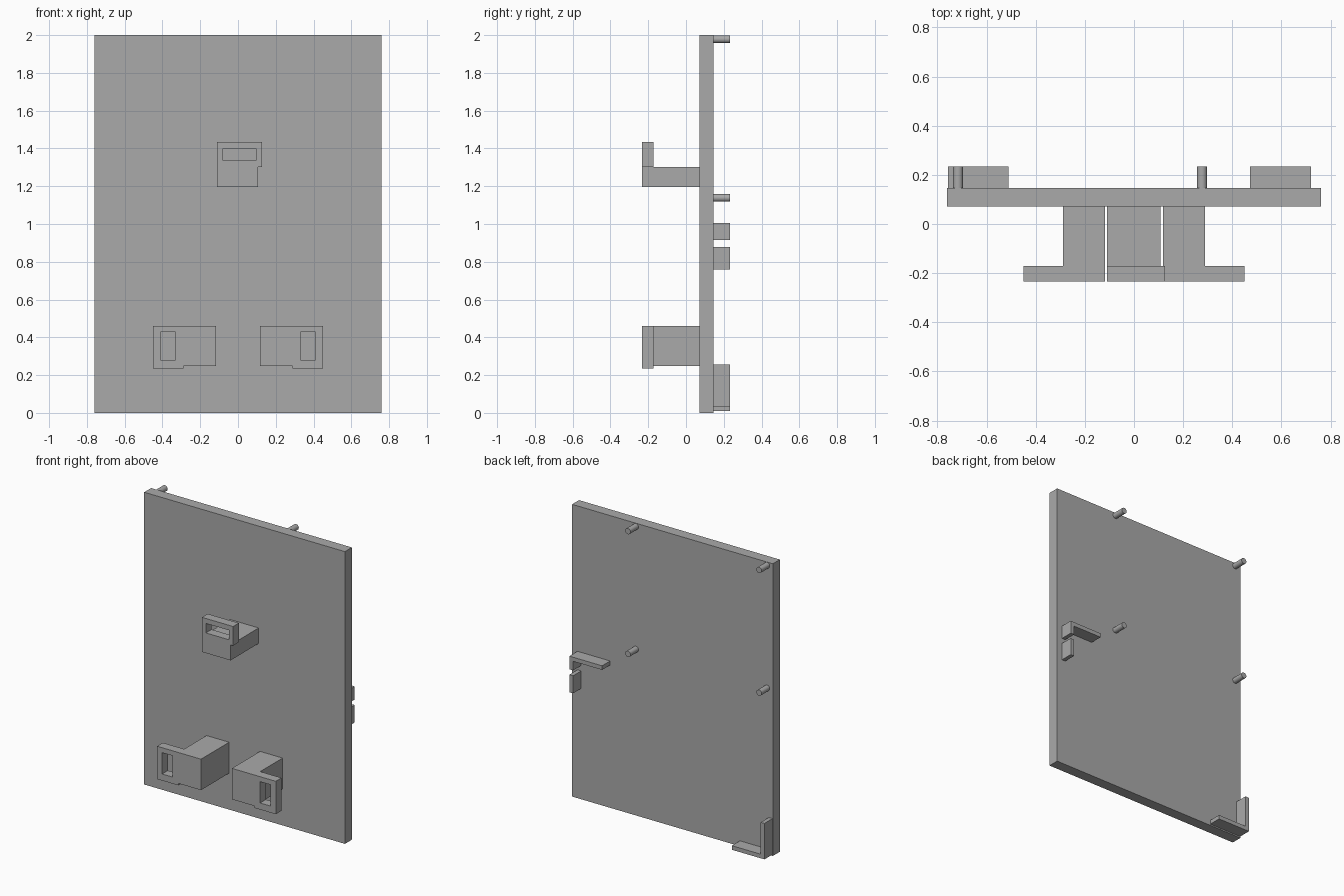
import bpy

cube = bpy.data.objects.get("Cube")
if cube:
    bpy.data.objects.remove(cube, do_unlink=True)

grey = bpy.data.materials.new("plain grey")
grey.use_nodes = True
COLOUR = (0.4, 0.4, 0.4, 1)
grey.diffuse_color = COLOUR
grey.node_tree.nodes["Principled BSDF"].inputs["Base Color"].default_value = COLOUR

FRONT, LIP_BACK, PANEL_FRONT, PANEL_BACK, BACK = -0.233, -0.171, 0.071, 0.146, 0.233


def box(name, x, y, z):
    """Box from (low, high) pairs along each axis."""
    spans = (x, y, z)
    bpy.ops.mesh.primitive_cube_add(size=1, location=[(a + b) / 2 for a, b in spans])
    ob = bpy.context.object
    ob.name = name
    ob.scale = [b - a for a, b in spans]
    bpy.ops.object.transform_apply(location=False, rotation=False, scale=True)
    ob.data.materials.append(grey)
    return ob


def combine(target, tool, operation):
    """Apply a boolean and discard the tool."""
    tool.hide_render = True
    bpy.context.view_layer.objects.active = target
    mod = target.modifiers.new(operation.lower(), 'BOOLEAN')
    mod.operation, mod.solver, mod.object = operation, 'EXACT', tool
    bpy.ops.object.modifier_apply(modifier=mod.name)
    bpy.data.objects.remove(tool, do_unlink=True)


def slotted_bracket(name, arm_x, arm_z, lip_x, lip_z, slot_x, slot_z):
    """Arm standing off the panel, with a slotted lip flush with its front."""
    bracket = box(name, arm_x, (FRONT, PANEL_FRONT), arm_z)
    combine(bracket, box("lip", lip_x, (FRONT, LIP_BACK), lip_z), 'UNION')
    combine(bracket, box("slot", slot_x, (FRONT - 0.1, LIP_BACK + 0.02), slot_z), 'DIFFERENCE')


# Main panel
box("panel", (-0.76, 0.76), (PANEL_FRONT, PANEL_BACK), (0, 2))

# Front brackets: one upright, two facing outwards
slotted_bracket("upper_bracket", (-0.11, 0.107), (1.197, 1.303),
                (-0.11, 0.126), (1.303, 1.434), (-0.08, 0.095), (1.335, 1.4))


def mirrored(side, low, high):
    return tuple(sorted((side * low, side * high)))


for side, label in ((-1, "right"), (1, "left")):
    slotted_bracket(label + "_lower_bracket",
                    mirrored(side, 0.117, 0.288), (0.249, 0.461),
                    mirrored(side, 0.288, 0.449), (0.236, 0.461),
                    mirrored(side, 0.331, 0.411), (0.281, 0.427))

# Locating pins on the back
for x, column in ((-0.716, "right"), (0.277, "left")):
    for z, row in ((1.978, "top"), (1.138, "middle")):
        bpy.ops.mesh.primitive_cylinder_add(
            vertices=32, radius=0.02, depth=BACK - PANEL_BACK,
            location=(x, (PANEL_BACK + BACK) / 2, z), rotation=(1.5708, 0, 0))
        pin = bpy.context.object
        pin.name = f"{row}_{column}_pin"
        pin.data.materials.append(grey)
        bpy.ops.object.shade_smooth_by_angle()

# Corner guides on the back
REAR = (PANEL_BACK, BACK)
corner = box("bottom_corner_guide", (-0.757, -0.51), REAR, (0.009, 0.037))
combine(corner, box("upright", (-0.757, -0.729), REAR, (0.009, 0.255)), 'UNION')
edge = box("edge_corner_guide", (0.472, 0.72), REAR, (0.977, 1.005))
combine(edge, box("upright", (0.692, 0.72), REAR, (0.915, 1.005)), 'UNION')
box("edge_stop", (0.692, 0.72), REAR, (0.758, 0.878))
